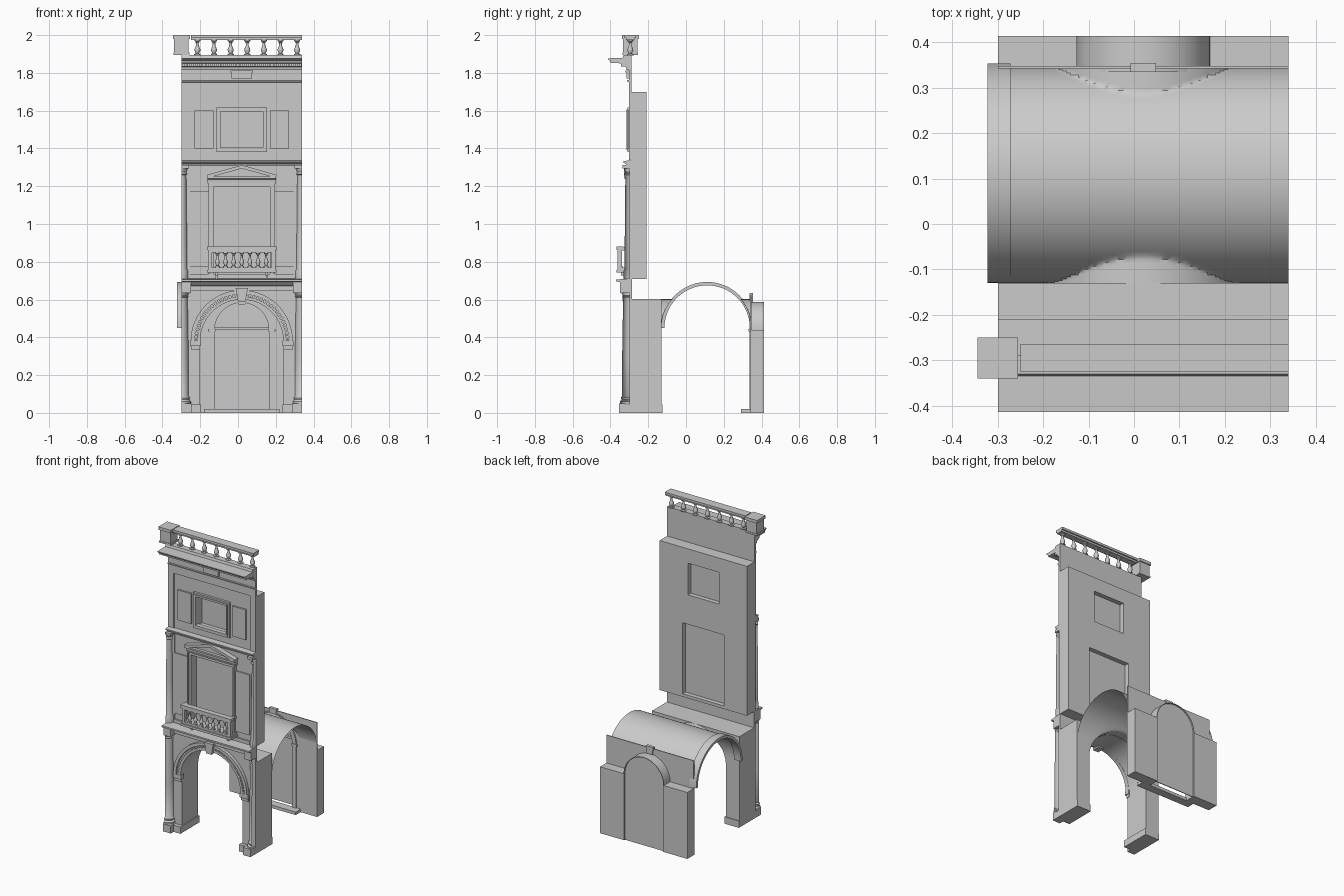
import bpy, bmesh
from math import sin, cos, pi, sqrt, radians
from mathutils import Matrix, Vector

C = 0.02      # facade centre line in x
HW = 0.32     # half width of the bay


def finish(name, bm, smooth=False):
    bmesh.ops.recalc_face_normals(bm, faces=bm.faces[:])
    me = bpy.data.meshes.new(name)
    bm.to_mesh(me)
    bm.free()
    ob = bpy.data.objects.new(name, me)
    bpy.context.collection.objects.link(ob)
    if smooth:
        bpy.ops.object.select_all(action='DESELECT')
        ob.select_set(True)
        bpy.context.view_layer.objects.active = ob
        bpy.ops.object.shade_smooth_by_angle(angle=radians(35))
    return ob


def boxes(name, items):
    """Boxes given as (x0, x1, y0, y1, z0, z1), with x measured from the centre line."""
    bm = bmesh.new()
    for x0, x1, y0, y1, z0, z1 in items:
        m = Matrix.Translation((C + (x0 + x1) / 2, (y0 + y1) / 2, (z0 + z1) / 2))
        bmesh.ops.create_cube(bm, size=1, matrix=m @ Matrix.Diagonal((abs(x1 - x0), y1 - y0, z1 - z0, 1)))
    return finish(name, bm)


def pair(name, *items):
    """Boxes mirrored about the centre line."""
    return boxes(name, list(items) + [(-b[1], -b[0], *b[2:]) for b in items])


def frame(name, hw, z0, z1, ihw, iz0, iz1, y0, y1):
    """Rectangular frame around an opening."""
    items = [(-hw, -ihw, y0, y1, z0, z1), (ihw, hw, y0, y1, z0, z1), (-ihw, ihw, y0, y1, iz1, z1)]
    if iz0 > z0:
        items.append((-ihw, ihw, y0, y1, z0, iz0))
    return boxes(name, items)


def prism(name, pts, axis, a, b, smooth=False):
    """Extrude (x,z) points along y, or (y,z) points along x."""
    bm = bmesh.new()
    def place(p, t):
        return (C + p[0], t, p[1]) if axis == 'y' else (C + t, p[0], p[1])
    f = bm.faces.new([bm.verts.new(place(p, a)) for p in pts])
    r = bmesh.ops.extrude_face_region(bm, geom=[f])
    d = Vector(place(pts[0], b)) - Vector(place(pts[0], a))
    bmesh.ops.translate(bm, vec=d, verts=[v for v in r['geom'] if isinstance(v, bmesh.types.BMVert)])
    return finish(name, bm, smooth)


def arc(r, zs, n=32):
    return [(-r * cos(pi * i / n), zs + r * sin(pi * i / n)) for i in range(n + 1)]


def arch_wall(name, hw, z1, r, zs, y0, y1, z0=0.0):
    pts = [(-hw, z0), (-r, z0)] + arc(r, zs) + [(r, z0), (hw, z0), (hw, z1), (-hw, z1)]
    return prism(name, pts, 'y', y0, y1, True)


def arch_ring(name, r0, r1, zs, y0, y1):
    return prism(name, arc(r0, zs) + arc(r1, zs)[::-1], 'y', y0, y1, True)


def lathe(name, prof, spots, a0=0.0, a1=2 * pi, n=12):
    """Turn an (r, z) profile at each (x, y) spot."""
    bm = bmesh.new()
    for x, y in spots:
        rows = [[bm.verts.new((C + x + r * cos(a0 + (a1 - a0) * i / n), y + r * sin(a0 + (a1 - a0) * i / n), z))
                 for i in range(n + 1)] for r, z in prof]
        for lo, hi in zip(rows, rows[1:]):
            for i in range(n):
                bm.faces.new((lo[i], lo[i + 1], hi[i + 1], hi[i]))
    bmesh.ops.remove_doubles(bm, verts=bm.verts[:], dist=1e-5)
    return finish(name, bm, True)


def baluster(z0, z1, r):
    h = z1 - z0
    return [(r * k, z0 + h * t) for k, t in ((1, 0), (1, .08), (.5, .12), (.95, .32), (.9, .4), (.45, .62),
                                             (.4, .8), (.75, .84), (.5, .88), (.95, .92), (.95, 1))]


# ground floor arcade: piers with arched opening, thin front face above
arch_wall('arcade_block', HW, 0.602, 0.222, 0.378, -0.285, -0.13)
arch_wall('arcade_face', HW, 0.71, 0.222, 0.378, -0.30, -0.285)
pair('pier_base', (0.215, HW, -0.325, -0.125, 0, 0.045), (0.265, HW, -0.355, -0.32, 0, 0.05))
pair('pier_impost', (0.215, 0.275, -0.318, -0.285, 0.355, 0.383), (0.22, 0.27, -0.31, -0.285, 0.335, 0.355))
arch_ring('archivolt_outer', 0.25, 0.27, 0.38, -0.322, -0.29)
arch_ring('archivolt_inner', 0.22, 0.235, 0.38, -0.316, -0.29)
bm = bmesh.new()
for i in range(36):
    a = pi * (i + 0.5) / 36
    m = Matrix.Translation((C + 0.243 * cos(a), -0.305, 0.38 + 0.243 * sin(a)))
    bmesh.ops.create_cube(bm, size=1, matrix=m @ Matrix.Rotation(-a, 4, 'Y') @ Matrix.Diagonal((.016, .02, .011, 1)))
finish('archivolt_dentils', bm)
prism('arch_keystone', [(-0.02, 0.59), (0.02, 0.59), (0.032, 0.66), (-0.032, 0.66)], 'y', -0.335, -0.285)

# engaged columns of both floors, cut at the bay edges
col1 = [(.05, .05), (.05, .06), (.042, .07), (.045, .08), (.038, .09), (.038, .3), (.033, .61), (.038, .615),
        (.034, .622), (.045, .64), (.045, .65)]
col2 = [(.036, .71), (.036, .75), (.03, .765), (.029, 1.0), (.026, 1.26), (.032, 1.265), (.027, 1.275), (.036, 1.3),
        (.036, 1.31)]
for nm, prof, y in (('lower_column', col1, -0.30), ('upper_column', col2, -0.295)):
    lathe(nm + '_left', prof, [(-HW, y)], -pi / 2, 0, 10)
    lathe(nm + '_right', prof, [(HW, y)], -pi, -pi / 2, 10)
pair('column_abacus', (0.27, HW, -0.35, -0.29, 0.635, 0.655), (0.28, HW, -0.335, -0.29, 1.295, 1.312))

# string courses, swept along the front
prism('lower_entablature', [(-0.285, .648), (-.315, .648), (-.315, .672), (-.335, .68), (-.345, .692), (-.37, .696),
                            (-.37, .706), (-.285, .712)], 'x', -HW, HW)
pair('entablature_break', (0.27, HW, -0.35, -0.30, 0.65, 0.695))
prism('middle_cornice', [(-.285, 1.308), (-.315, 1.308), (-.318, 1.318), (-.332, 1.325), (-.332, 1.333),
                         (-.285, 1.338)], 'x', -HW, HW)

# upper wall with two window openings
frame('wall_second_floor', HW, 0.71, 1.31, 0.152, 0.73, 1.20, -0.295, -0.21)
frame('wall_third_floor', HW, 1.31, 1.70, 0.113, 1.395, 1.605, -0.295, -0.21)
boxes('window_panes', [(-0.152, 0.152, -0.245, -0.24, 0.73, 1.2), (-0.113, 0.113, -0.245, -0.24, 1.395, 1.605)])

# raised facing panels
pair('facing_panels', (0.175, 0.275, -0.303, -0.29, 0.775, 1.175), (0.15, 0.25, -0.306, -0.29, 1.40, 1.60),
     (0.28, HW, -0.302, -0.29, 1.338, 1.70), (0.275, HW, -0.298, -0.29, 0.71, 1.31))
boxes('facing_plinth', [(-0.275, 0.275, -0.303, -0.294, 0.712, 0.735)])
frame('third_window_frame', 0.133, 1.382, 1.617, 0.115, 1.4, 1.6, -0.31, -0.285)
frame('third_window_bead', 0.122, 1.392, 1.607, 0.112, 1.405, 1.595, -0.316, -0.285)

# second floor window: frame, entablature, pediment
frame('second_window_frame', 0.165, 0.735, 1.215, 0.15, 0.735, 1.195, -0.308, -0.285)
frame('second_window_bead', 0.175, 0.735, 1.22, 0.165, 0.735, 1.212, -0.315, -0.285)
prism('window_entablature', [(-.29, 1.215), (-.31, 1.215), (-.312, 1.235), (-.328, 1.242), (-.328, 1.252),
                             (-.29, 1.252)], 'x', -0.182, 0.182)
prism('pediment_field', [(-.165, 1.252), (.165, 1.252), (0, 1.298)], 'y', -0.308, -0.29)
prism('pediment_cornice', [(-.185, 1.252), (-.15, 1.252), (0, 1.294), (.15, 1.252), (.185, 1.252), (.185, 1.26),
                           (0, 1.312), (-.185, 1.26)], 'y', -0.328, -0.29)

# balcony
boxes('balcony_slab', [(-0.185, 0.185, -0.368, -0.29, 0.742, 0.757), (-0.178, 0.178, -0.362, -0.29, 0.757, 0.77)])
boxes('balcony_rail', [(-0.185, 0.185, -0.368, -0.332, 0.862, 0.88), (-0.178, 0.178, -0.362, -0.338, 0.85, 0.862)])
pair('balcony_posts', (0.158, 0.178, -0.362, -0.338, 0.77, 0.85), (0.165, 0.18, -0.345, -0.295, 0.86, 0.878))
pair('balcony_brackets', (0.125, 0.14, -0.345, -0.295, 0.728, 0.742), (0.127, 0.138, -0.325, -0.295, 0.71, 0.73))
lathe('balcony_balusters', baluster(0.77, 0.85, 0.013), [(-0.129 + 0.043 * i, -0.35) for i in range(7)])

# frieze and main cornice
boxes('frieze_wall', [(-HW, HW, -0.302, -0.288, 1.70, 1.86)])
prism('frieze_moulding', [(-.295, 1.748), (-.308, 1.752), (-.312, 1.762), (-.295, 1.764)], 'x', -HW, HW)
boxes('frieze_plaque', [(-0.055, 0.055, -0.315, -0.295, 1.77, 1.812), (-0.06, 0.06, -0.32, -0.295, 1.803, 1.812)])
prism('main_cornice', [(-.288, 1.815), (-.315, 1.815), (-.318, 1.832), (-.33, 1.834), (-.33, 1.85), (-.40, 1.853),
                       (-.40, 1.862), (-.414, 1.872), (-.414, 1.877), (-.335, 1.88), (-.33, 1.895), (-.288, 1.895)],
      'x', -HW, HW)
boxes('cornice_dentils', [(-HW + 0.02 * i + .004, -HW + 0.02 * i + .016, -0.345, -0.32, 1.834, 1.852)
                          for i in range(32)])

# roof balustrade
boxes('roof_rail', [(-0.27, HW, -0.326, -0.264, 1.985, 2.0), (-0.27, HW, -0.317, -0.273, 1.973, 1.985)])
boxes('roof_post', [(-0.358, -0.282, -0.333, -0.257, 1.895, 1.98), (-0.365, -0.275, -0.34, -0.25, 1.98, 2.0),
                    (-0.362, -0.278, -0.336, -0.254, 1.895, 1.907)])
lathe('roof_balusters', baluster(1.893, 1.975, 0.017), [(-0.235 + 0.088 * i, -0.295) for i in range(7)])

# arcade vault: barrel crossed by low lunettes at both walls
bm = bmesh.new()
NX, NY = 72, 56
rows = []
for j in range(NY + 1):
    t = pi * j / NY
    row = []
    for i in range(NX + 1):
        x = -HW + 2 * HW * i / NX
        z = max(0.45 + 0.232 * sin(t), 0.38 + sqrt(max(0, 0.222 ** 2 - x * x)))
        row.append(bm.verts.new((C + x, 0.108 - 0.238 * cos(t), z)))
    rows.append(row)
for a, b in zip(rows, rows[1:]):
    for i in range(NX):
        bm.faces.new((a[i], a[i + 1], b[i + 1], b[i]))
finish('vault', bm, True)

# transverse rib at the left end of the vault
rib = [(0.112 - 0.242 * cos(pi * i / 32), 0.45 + 0.243 * sin(pi * i / 32)) for i in range(33)]
rib += [(0.112 - 0.226 * cos(pi * i / 32), 0.45 + 0.225 * sin(pi * i / 32)) for i in range(32, -1, -1)]
prism('vault_rib', rib, 'x', -0.343, -0.292, True)

# rear wall with arched door
pair('rear_piers', (0.143, HW, 0.345, 0.414, 0, 0.44))
arch_wall('rear_panel', HW, 0.625, 0.143, 0.44, 0.342, 0.348)
arch_ring('door_tunnel', 0.143, 0.147, 0.44, 0.345, 0.414)
prism('door_panel', [(-.143, 0)] + arc(0.143, 0.44) + [(.143, 0)], 'y', 0.40, 0.405)
arch_ring('door_archivolt', 0.143, 0.17, 0.44, 0.335, 0.345)
pair('door_jambs', (0.143, 0.17, 0.335, 0.345, 0.02, 0.44), (0.14, 0.178, 0.33, 0.345, 0.43, 0.445))
boxes('door_transom', [(-0.143, 0.143, 0.385, 0.402, 0.44, 0.455)])
prism('door_keystone', [(-.018, .575), (.018, .575), (.028, .636), (-.028, .636)], 'y', 0.335, 0.355)
boxes('door_step', [(-0.2, 0.2, 0.29, 0.345, 0, 0.02)])
